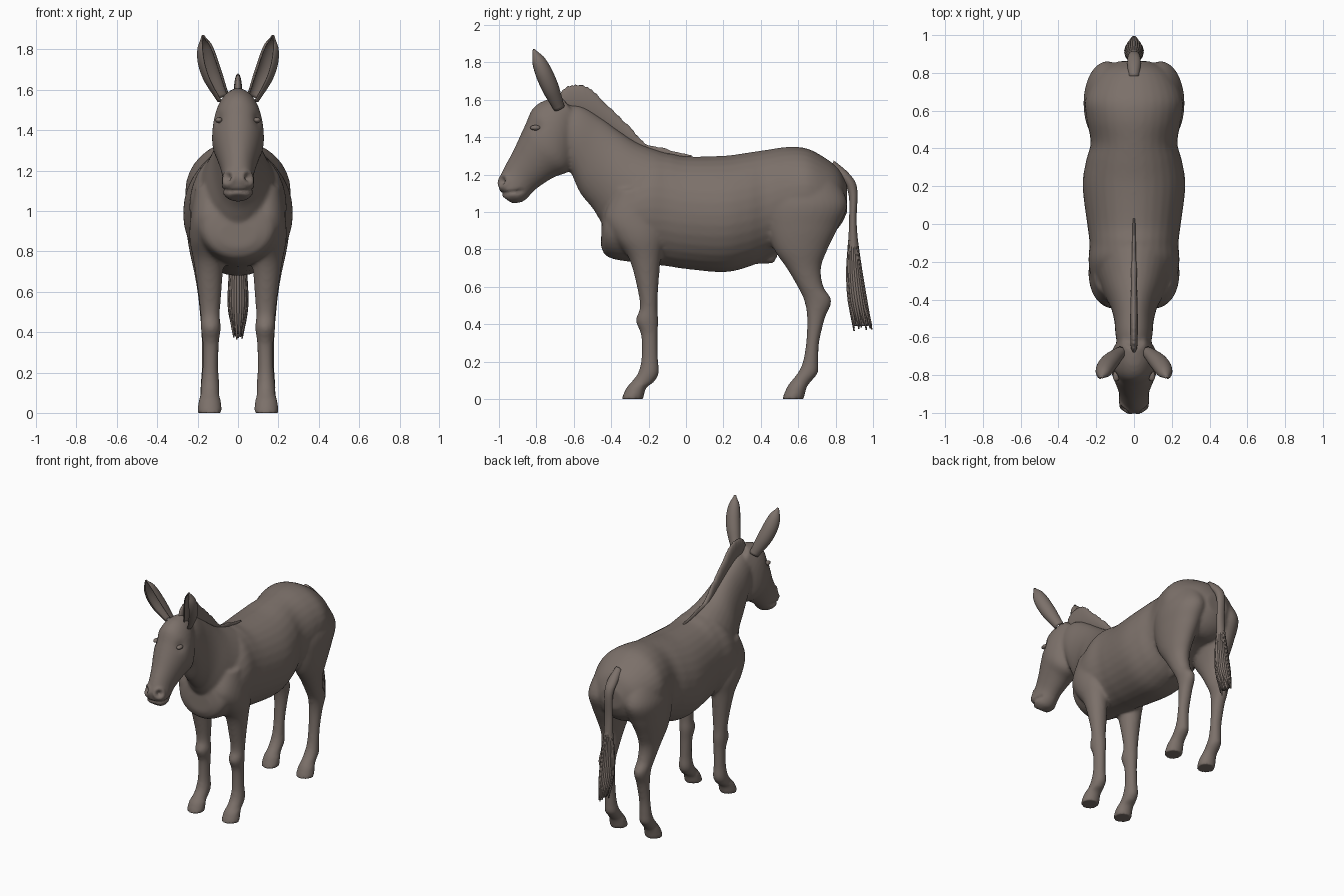
import bpy, bmesh, math, random
from mathutils import Vector

random.seed(4)
coat = bpy.data.materials.new("grey brown coat")
coat.diffuse_color = (0.2, 0.163, 0.143, 1)


def finish(bm, name):
    bmesh.ops.recalc_face_normals(bm, faces=bm.faces)
    for f in bm.faces:
        f.smooth = True
    me = bpy.data.meshes.new(name)
    bm.to_mesh(me)
    bm.free()
    me.materials.append(coat)
    ob = bpy.data.objects.new(name, me)
    bpy.context.collection.objects.link(ob)
    return ob


def spline(rows, steps):
    """Catmull-Rom through the section rows."""
    out = []
    for i in range(len(rows) - 1):
        a, b, c, d = (rows[max(0, min(len(rows) - 1, i + k))] for k in (-1, 0, 1, 2))
        for s in range(steps):
            t = s / steps
            out.append([0.5 * (2 * q + (r - p) * t + (2 * p - 5 * q + 4 * r - w) * t * t
                               + (3 * q - p - 3 * r + w) * t ** 3)
                        for p, q, r, w in zip(a, b, c, d)])
    out.append(list(rows[-1]))
    return out


def loft(bm, rows, side=1, steps=6, n=32, jitter=0):
    """Skin of ellipses; row = (y1, z1, y2, z2, centre x, half width)."""
    rings = []
    for y1, z1, y2, z2, cx, hw in spline(rows, steps):
        z1 += random.uniform(-jitter, jitter)
        ring = []
        for k in range(n):
            a = 2 * math.pi * k / n
            u = 0.5 + 0.5 * math.cos(a)
            ring.append(bm.verts.new((side * (cx + hw * math.sin(a)),
                                      y2 + (y1 - y2) * u, z2 + (z1 - z2) * u)))
        rings.append(ring)
    for r0, r1 in zip(rings, rings[1:]):
        for k in range(n):
            bm.faces.new((r0[k], r0[(k + 1) % n], r1[(k + 1) % n], r1[k]))
    bm.faces.new(rings[0])
    bm.faces.new(rings[-1])


def leg(rows):
    """Horizontal leg sections (z, y front, y back, centre x, half width)."""
    return [(f, z, b, z, cx, hw) for z, f, b, cx, hw in rows]


# Body volumes
trunk = [(-.45, .95, -.455, .82, 0, .09), (-.425, 1.06, -.43, .768, 0, .17),
         (-.33, 1.2, -.36, .742, 0, .215), (-.2, 1.31, -.22, .725, 0, .24),
         (-.1, 1.315, -.1, .71, 0, .236), (0, 1.297, 0, .695, 0, .248),
         (.2, 1.30, .2, .678, 0, .272), (.33, 1.317, .33, .705, 0, .255),
         (.43, 1.332, .43, .75, 0, .23), (.55, 1.348, .55, .82, 0, .25),
         (.65, 1.338, .65, .86, 0, .26), (.75, 1.285, .75, .87, 0, .225),
         (.82, 1.225, .82, .92, 0, .165), (.862, 1.14, .862, 1.0, 0, .08)]
neck = [(-.67, 1.57, -.66, 1.32, 0, .085), (-.56, 1.565, -.61, 1.2, 0, .098),
        (-.45, 1.5, -.565, 1.1, 0, .105), (-.36, 1.435, -.5, 1.02, 0, .125),
        (-.25, 1.365, -.44, .93, 0, .165), (-.1, 1.312, -.35, .86, 0, .205),
        (0, 1.28, -.2, .82, 0, .2)]
head = [(-.66, 1.61, -.58, 1.5, 0, .06), (-.75, 1.598, -.585, 1.38, 0, .102),
        (-.818, 1.555, -.6, 1.275, 0, .124), (-.858, 1.47, -.63, 1.215, 0, .128),
        (-.89, 1.4, -.70, 1.188, 0, .112), (-.925, 1.325, -.76, 1.152, 0, .093),
        (-.96, 1.26, -.81, 1.115, 0, .08), (-.99, 1.2, -.85, 1.072, 0, .08),
        (-1.004, 1.155, -.88, 1.052, 0, .08), (-.99, 1.09, -.93, 1.045, 0, .05)]
foreleg = leg([(1.12, -.38, -.16, .12, .09), (.97, -.435, -.12, .135, .1),
               (.86, -.385, -.115, .145, .095), (.75, -.305, -.135, .145, .075),
               (.6, -.262, -.148, .14, .058), (.49, -.246, -.153, .138, .048),
               (.42, -.268, -.148, .135, .049), (.34, -.24, -.152, .135, .04),
               (.22, -.238, -.15, .137, .039), (.14, -.256, -.145, .138, .046),
               (.09, -.293, -.172, .139, .047), (.06, -.318, -.212, .14, .055),
               (0, -.346, -.228, .14, .062)])
hindleg = leg([(1.2, .46, .79, .11, .11), (1.05, .42, .862, .14, .125),
               (.92, .43, .815, .15, .108), (.8, .47, .757, .155, .085),
               (.7, .538, .722, .152, .066), (.6, .597, .735, .147, .054),
               (.525, .632, .778, .143, .049), (.43, .648, .742, .14, .044),
               (.3, .642, .712, .14, .039), (.2, .625, .708, .14, .041),
               (.14, .598, .705, .14, .046), (.09, .558, .665, .14, .047),
               (.06, .538, .645, .14, .055), (0, .513, .63, .14, .062)])
sheath = [(.36, .77, .38, .72, 0, .02), (.42, .78, .44, .725, 0, .035),
          (.46, .8, .465, .725, 0, .03), (.49, .82, .49, .76, 0, .015)]

bm = bmesh.new()
for part in (trunk, neck, head, sheath):
    loft(bm, part)
for s in (1, -1):
    loft(bm, foreleg, s)
    loft(bm, hindleg, s)
raw = finish(bm, "body_volumes")

# Fuse the volumes into one smooth skin
m = raw.modifiers.new("fuse", 'REMESH')
m.mode, m.voxel_size, m.use_smooth_shade = 'VOXEL', 0.011, True
m = raw.modifiers.new("soften", 'SMOOTH')
m.factor, m.iterations = 0.5, 6
deps = bpy.context.evaluated_depsgraph_get()
skin = bpy.data.meshes.new_from_object(raw.evaluated_get(deps))
bpy.data.objects.remove(raw)

# Press in nostrils, eye sockets and the mouth line
bm = bmesh.new()
bm.from_mesh(skin)
bm.normal_update()
nostril, socket = Vector((.05, -.982, 1.165)), Vector((.105, -.805, 1.455))
moves = []
for v in bm.verts:
    p = Vector((abs(v.co.x), v.co.y, v.co.z))
    d = .024 * math.exp(-((p - nostril).length / .016) ** 2)
    d -= .007 * math.exp(-(((p - nostril).length - .032) / .012) ** 2)
    d += .01 * math.exp(-((p - socket).length / .035) ** 2)
    if p.y < -.86 and p.z < 1.2:
        line = 1.1 + .12 * (p.y + .97)
        d += .012 * math.exp(-((p.z - line) / .009) ** 2) * min(1, (-.86 - p.y) / .03)
    moves.append((v, v.normal * d))
for v, d in moves:
    v.co -= d
    v.co.z = 0 if v.co.z < .005 else v.co.z
finish(bm, "body")

# Eyes
for s, side in ((1, "left"), (-1, "right")):
    bm = bmesh.new()
    bmesh.ops.create_uvsphere(bm, u_segments=20, v_segments=12, radius=1)
    for v in bm.verts:
        v.co = Vector((s * .094 + v.co.x * .018, -.805 + v.co.y * .028, 1.45 + v.co.z * .014))
    finish(bm, side + "_eye")

# Ears: open rolled cups leaning forward and outward
profile = spline([(.03,), (.038,), (.046,), (.048,), (.045,), (.033,), (.004,)], 4)
base, tip = Vector((.072, -.678, 1.555)), Vector((.174, -.815, 1.868))
for s, side in ((1, "left"), (-1, "right")):
    axis = (tip - base).normalized()
    fwd = Vector((-.35, -1, 0))
    fwd = (fwd - axis * fwd.dot(axis)).normalized()
    across = axis.cross(fwd)
    bm = bmesh.new()
    rows = []
    for i, (r,) in enumerate(profile):
        t = i / (len(profile) - 1)
        c = base.lerp(tip, t) + Vector((.018 * math.sin(math.pi * t), 0, 0))
        row = []
        for k in range(25):
            a = math.radians(-140 + 280 * k / 24)
            p = c - fwd * (r * .9 * math.cos(a)) + across * (r * math.sin(a))
            row.append(bm.verts.new((s * p.x, p.y, p.z)))
        rows.append(row)
    for r0, r1 in zip(rows, rows[1:]):
        for k in range(24):
            bm.faces.new((r0[k], r0[k + 1], r1[k + 1], r1[k]))
    ear = finish(bm, side + "_ear")
    m = ear.modifiers.new("thickness", 'SOLIDIFY')
    m.thickness, m.offset = .007, 0

# Upright mane
mane = [(-.685, 1.6, -.66, 1.56, 0, .012), (-.655, 1.655, -.62, 1.54, 0, .018),
        (-.6, 1.677, -.55, 1.52, 0, .02), (-.515, 1.66, -.46, 1.47, 0, .02),
        (-.41, 1.56, -.38, 1.42, 0, .018), (-.3, 1.452, -.28, 1.35, 0, .016),
        (-.22, 1.368, -.2, 1.31, 0, .014), (-.12, 1.34, -.11, 1.29, 0, .01),
        (.03, 1.303, .03, 1.28, 0, .006)]
bm = bmesh.new()
loft(bm, mane, steps=8, n=24, jitter=.004)
finish(bm, "mane")

# Tail with loose strands around the tuft
tail = [(.76, 1.2, .79, 1.275, 0, .03), (.835, 1.165, .872, 1.205, 0, .036),
        (.87, 1.09, .915, 1.125, 0, .031), (.872, .95, .912, .95, 0, .03),
        (.866, .8, .924, .8, 0, .034), (.864, .68, .938, .68, 0, .042),
        (.873, .52, .962, .52, 0, .042), (.91, .39, .975, .39, 0, .018)]
bm = bmesh.new()
loft(bm, tail)
for i in range(22):
    a = 2 * math.pi * i / 22
    c, sn = math.cos(a), math.sin(a)
    z_end = random.uniform(.362, .43)
    rows = []
    for z, y, ry, rx, r in ((.85, .893, .02, .025, .006), (.68, .9, .035, .038, .009),
                            (.52, .918, .044, .042, .009), (z_end, .945, .048, .022, .004)):
        yc = y + ry * c
        rows.append((yc - r, z, yc + r, z, rx * sn, r))
    loft(bm, rows, n=8)
finish(bm, "tail")
